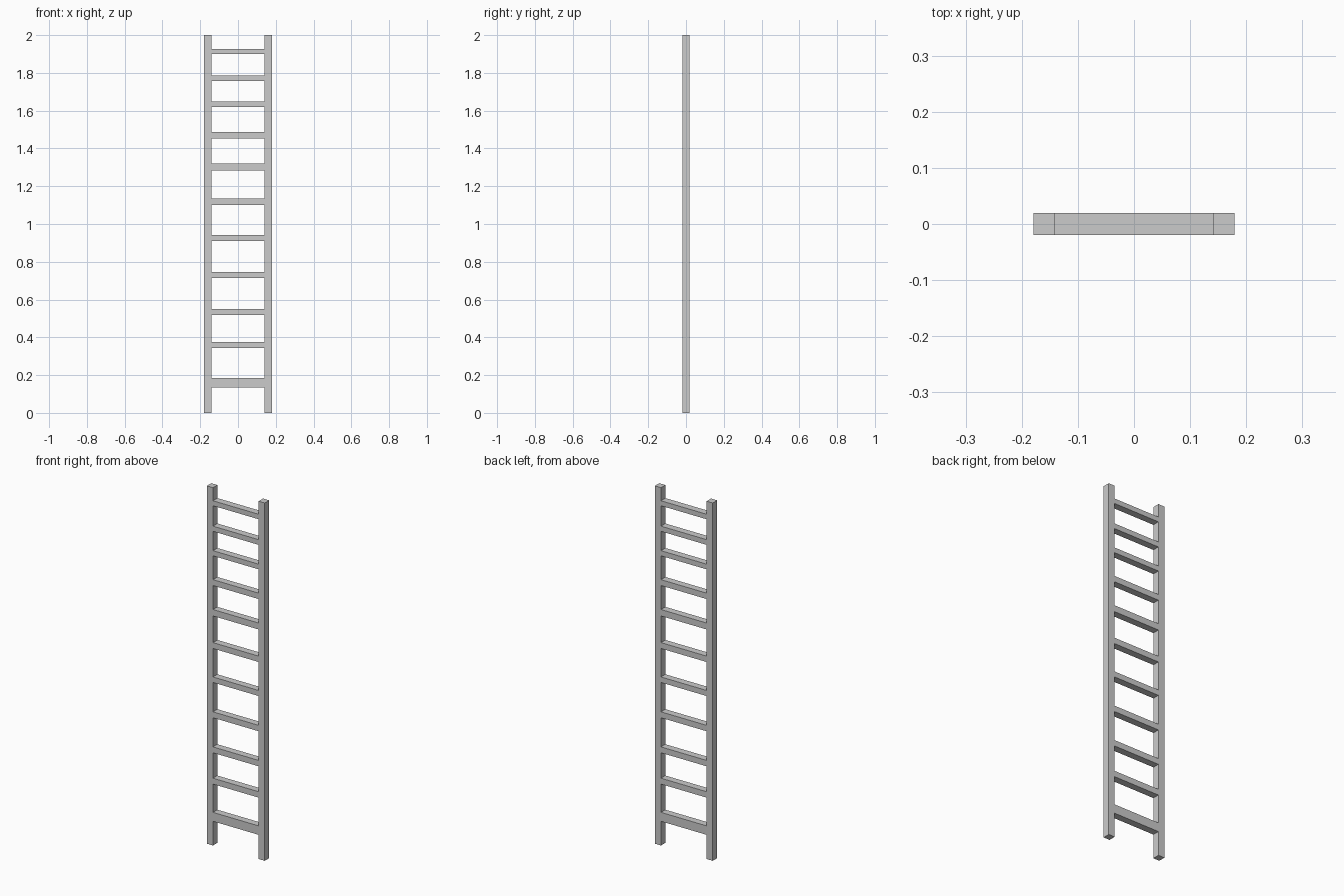
import bpy

if "Cube" in bpy.data.objects:
    bpy.data.objects.remove(bpy.data.objects["Cube"])

RAIL_OUT, RAIL_IN, HALF_DEPTH = 0.179, 0.141, 0.0195


def box(name, x0, x1, z0, z1):
    """Box spanning the ladder's full depth."""
    bpy.ops.mesh.primitive_cube_add(size=1, location=((x0 + x1) / 2, 0, (z0 + z1) / 2))
    ob = bpy.context.object
    ob.name = name
    ob.scale = (x1 - x0, 2 * HALF_DEPTH, z1 - z0)
    bpy.ops.object.transform_apply(location=False, rotation=False, scale=True)
    return ob


# Side rails
box("left_rail", -RAIL_OUT, -RAIL_IN, 0, 2)
box("right_rail", RAIL_IN, RAIL_OUT, 0, 2)

# Rungs: unevenly spaced, (bottom, top) heights
rungs = [(0.135, 0.185), (0.343, 0.376), (0.518, 0.551), (0.714, 0.747),
         (0.911, 0.942), (1.101, 1.134), (1.283, 1.319), (1.453, 1.486),
         (1.619, 1.648), (1.756, 1.785), (1.899, 1.927)]
for i, (z0, z1) in enumerate(rungs, 1):
    box(f"rung_{i:02d}", -RAIL_IN, RAIL_IN, z0, z1)
